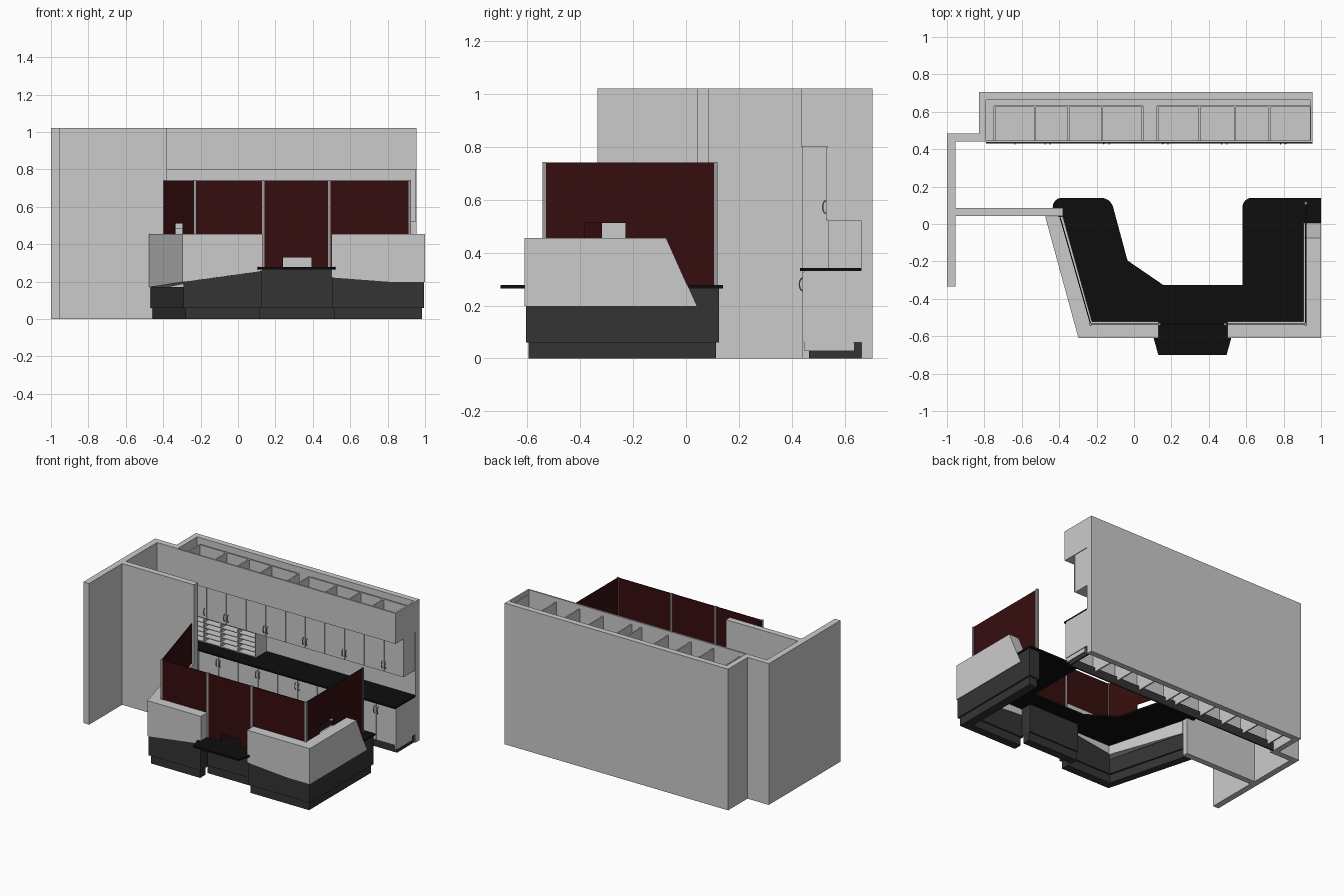
import bpy, bmesh, math
from mathutils import Vector

cube = bpy.data.objects.get("Cube")
if cube:
    bpy.data.objects.remove(cube, do_unlink=True)


def material(name, color):
    m = bpy.data.materials.new(name)
    m.use_nodes = True
    m.diffuse_color = (*color, 1)
    m.node_tree.nodes["Principled BSDF"].inputs["Base Color"].default_value = (*color, 1)
    return m


LIGHT = material("light_grey", (0.6, 0.6, 0.6))
DARK = material("charcoal", (0.034, 0.034, 0.034))
BLACK = material("black", (0.004, 0.004, 0.004))
RED = material("dark_red", (0.036, 0.004, 0.004))
METAL = material("metal_grey", (0.33, 0.33, 0.33))


def prism(name, pts, low, high, mat, rounded=(), radius=0.05):
    """Extrude a plan outline; low may be one height or one per corner."""
    n = len(pts)
    lows = low if isinstance(low, (list, tuple)) else [low] * n
    bm = bmesh.new()
    bot = [bm.verts.new((x, y, z)) for (x, y), z in zip(pts, lows)]
    top = [bm.verts.new((x, y, high)) for x, y in pts]
    bm.faces.new(bot[::-1])
    bm.faces.new(top)
    for i in range(n):
        j = (i + 1) % n
        bm.faces.new((bot[i], bot[j], top[j], top[i]))
    if rounded:
        edges = [bm.edges.get((bot[i], top[i])) for i in rounded]
        bmesh.ops.bevel(bm, geom=edges, offset=radius, segments=6, profile=0.5, affect='EDGES')
    bmesh.ops.recalc_face_normals(bm, faces=bm.faces)
    me = bpy.data.meshes.new(name)
    bm.to_mesh(me)
    bm.free()
    me.materials.append(mat)
    ob = bpy.data.objects.new(name, me)
    bpy.context.collection.objects.link(ob)
    return ob


def box(name, x0, x1, y0, y1, z0, z1, mat):
    return prism(name, [(x0, y0), (x1, y0), (x1, y1), (x0, y1)], z0, z1, mat)


def slab(name, a, b, z0, z1, mat, thick=0.006):
    a, b = Vector(a), Vector(b)
    d = (b - a).normalized() * thick / 2
    s = Vector((-d.y, d.x))
    return prism(name, [a + s, a - s, b - s, b + s], z0, z1, mat)


def handle(name, x, y, z):
    cu = bpy.data.curves.new(name, 'CURVE')
    cu.dimensions = '3D'
    cu.bevel_depth = 0.003
    cu.bevel_resolution = 1
    cu.use_fill_caps = True
    sp = cu.splines.new('POLY')
    sp.points.add(6)
    for i, p in enumerate(sp.points):
        t = math.pi * i / 6
        p.co = (x, y - 0.014 * math.sin(t), z - 0.025 * math.cos(t), 1)
    cu.materials.append(METAL)
    bpy.context.collection.objects.link(bpy.data.objects.new(name, cu))


# Walls
H = 1.02
L, R = -0.79, 0.955
box("back_wall", -0.83, R, 0.663, 0.705, 0, H, LIGHT)
box("back_wall_return", -0.83, L, 0.44, 0.663, 0, H, LIGHT)
box("corner_wall", -1, -0.83, 0.44, 0.483, 0, H, LIGHT)
box("side_wall", -1, -0.955, -0.335, 0.44, 0, H, LIGHT)
box("partition_wall", -0.955, -0.38, 0.042, 0.085, 0, H, LIGHT)


# Thin boards that divide the soffit and the base cabinets
def bays(name, z0, z1):
    for x0, widths in ((-0.745, (0.215, 0.18, 0.18, 0.215)), (0.125, (0.225, 0.19, 0.185, 0.22))):
        x = x0
        for w in (0,) + widths:
            x += w
            box(name + "_divider", x - 0.005, x + 0.005, 0.445, 0.63, z0, z1, LIGHT)
        box(name + "_rail", x0, x, 0.625, 0.635, z0, z1, LIGHT)


# Soffit, open at the top
box("soffit_front", L, R, 0.435, 0.447, 0.8, H, LIGHT)
box("soffit_floor", L, R, 0.447, 0.663, 0.8, 0.812, LIGHT)
box("soffit_end", R - 0.012, R, 0.447, 0.663, 0.812, H, LIGHT)
bays("soffit", 0.812, 0.99)

# Upper and base cabinets with the worktop
box("upper_cabinet", L, R - 0.005, 0.534, 0.663, 0.52, 0.8, LIGHT)
box("base_cabinet_front", L, R, 0.446, 0.456, 0.06, 0.33, LIGHT)
box("base_cabinet_end", R - 0.012, R, 0.456, 0.663, 0.06, 0.33, LIGHT)
bays("base_cabinet", 0.03, 0.33)
box("toe_kick", L, R - 0.01, 0.465, 0.475, 0, 0.06, DARK)
box("toe_kick_end", R - 0.02, R - 0.01, 0.475, 0.663, 0, 0.06, DARK)
box("worktop", L, R, 0.43, 0.663, 0.33, 0.342, BLACK)

# Door pairs and their handles
UNIT = 0.315
for i in range(5):
    mid = R - UNIT * (i + 0.5)
    for s in (-1, 1):
        x0, x1 = sorted((mid + s * 0.002, mid + s * (UNIT / 2 - 0.002)))
        box("upper_door", x0, x1, 0.528, 0.534, 0.523, 0.797, LIGHT)
        box("base_door", x0, x1, 0.44, 0.446, 0.063, 0.327, LIGHT)
        handle("upper_handle", mid + s * 0.014, 0.53, 0.572)
        handle("base_handle", mid + s * 0.014, 0.442, 0.28)
END = R - 5 * UNIT - 0.002
box("upper_end_door", L, END, 0.528, 0.534, 0.523, 0.797, LIGHT)
box("base_end_door", L, END, 0.44, 0.446, 0.063, 0.327, LIGHT)
handle("upper_end_handle", END - 0.014, 0.53, 0.572)
handle("base_end_handle", END - 0.014, 0.442, 0.28)

# Pigeonhole shelves
PX = -0.235
for i in range(5):
    x = PX - i * 0.137
    box("pigeonhole_upright", x - 0.006, x, 0.536, 0.663, 0.342, 0.52, LIGHT)
for i in range(6):
    z = 0.344 + i * 0.034
    box("pigeonhole_shelf", L, PX - 0.006, 0.538, 0.663, z, z + 0.005, LIGHT)

# Reception desk base and its recessed plinth
for name, inset, z0, z1 in (("desk_base", 0.005, 0.06, 0.266), ("desk_plinth", 0.016, 0, 0.06)):
    o, f = inset, -0.61 + inset
    g = -0.52 - inset
    top = 0.17 if z0 else z1
    prism(name + "_left", [(-0.472 + o, 0.04), (-0.297 + o, f), (-0.228 - o, g), (-0.382 - o, 0.04)],
          z0, top, DARK)
    prism(name + "_front_left", [(-0.297 + o, f), (0.13 - o, f), (0.13 - o, g), (-0.228 - o, g)],
          z0, min(z1, 0.255), DARK)
    box(name + "_middle", 0.11, 0.52, -0.52 + o, -0.43 - o, z0, z1, DARK)
    box(name + "_front_right", 0.5 + o, 1 - o, f, g, z0, min(z1, 0.25), DARK)
    box(name + "_right", 0.905 + o, 1 - o, g, 0.13 - o, z0, z1, DARK)

# Pale upper cladding of the desk with slanted lower edges
TOP = 0.455
prism("left_cladding", [(-0.475, 0.04), (-0.297, -0.61), (-0.225, -0.52), (-0.38, 0.04)],
      [0.17, 0.198, 0.2, 0.17], TOP, LIGHT)
prism("front_left_cladding", [(-0.297, -0.61), (0.13, -0.61), (0.13, -0.52), (-0.225, -0.52)],
      [0.198, 0.257, 0.257, 0.205], TOP, LIGHT)
prism("front_right_cladding", [(0.5, -0.61), (0.82, -0.61), (0.82, -0.52), (0.5, -0.52)],
      [0.222, 0.198, 0.198, 0.222], TOP, LIGHT)
box("front_corner_cladding", 0.82, 1, -0.61, -0.52, 0.198, TOP, LIGHT)
side = box("right_cladding", 0.905, 1, -0.52, 0.04, 0.198, TOP, LIGHT)
for v in side.data.vertices:
    if v.co.y > 0 and v.co.z > 0.4:
        v.co.y = -0.075

# Black desk top with rounded free corners
outline = [(0.13, -0.70), (0.495, -0.70), (0.52, -0.61), (0.52, -0.56), (0.95, -0.56), (0.95, 0.005),
           (1, 0.005), (1, 0.14), (0.58, 0.14), (0.58, -0.325), (0.155, -0.325), (-0.035, -0.195),
           (-0.125, 0.14), (-0.435, 0.14), (-0.435, 0.088), (-0.405, 0.04), (-0.26, -0.56),
           (0.105, -0.56), (0.105, -0.61)]
prism("desk_top", outline, 0.265, 0.278, BLACK, rounded=(8, 12, 13))


# Screens, each with an optional hatch (start, end, low, high) along its length
def screen(name, a, b, hatch=None):
    z0, z1 = 0.27, 0.74
    a, b = Vector(a), Vector(b)
    if not hatch:
        slab(name, a, b, z0, z1, RED)
        return
    s, e, low, high = hatch
    p, q = a.lerp(b, s), a.lerp(b, e)
    slab(name + "_start", a, p, z0, z1, RED)
    slab(name + "_end", q, b, z0, z1, RED)
    slab(name + "_above_hatch", p, q, high, z1, RED)
    slab(name + "_below_hatch", p, q, z0, low, RED)


Y = -0.535
corners = [(-0.395, 0.035), (-0.232, Y), (0.135, Y), (0.487, Y), (0.918, Y), (0.918, 0.112)]
hatches = [(0.36, 0.62, TOP, 0.512), None, (0.3, 0.73, 0.278, 0.33), None, (0.235, 0.475, TOP, 0.512)]
names = ["left_screen", "front_left_screen", "middle_screen", "front_right_screen", "right_screen"]
for i, n in enumerate(names):
    screen(n, corners[i], corners[i + 1], hatches[i])
for x, y in corners[1:]:
    box("screen_post", x - 0.007, x + 0.007, y - 0.007, y + 0.007, 0.27, 0.742, METAL)
